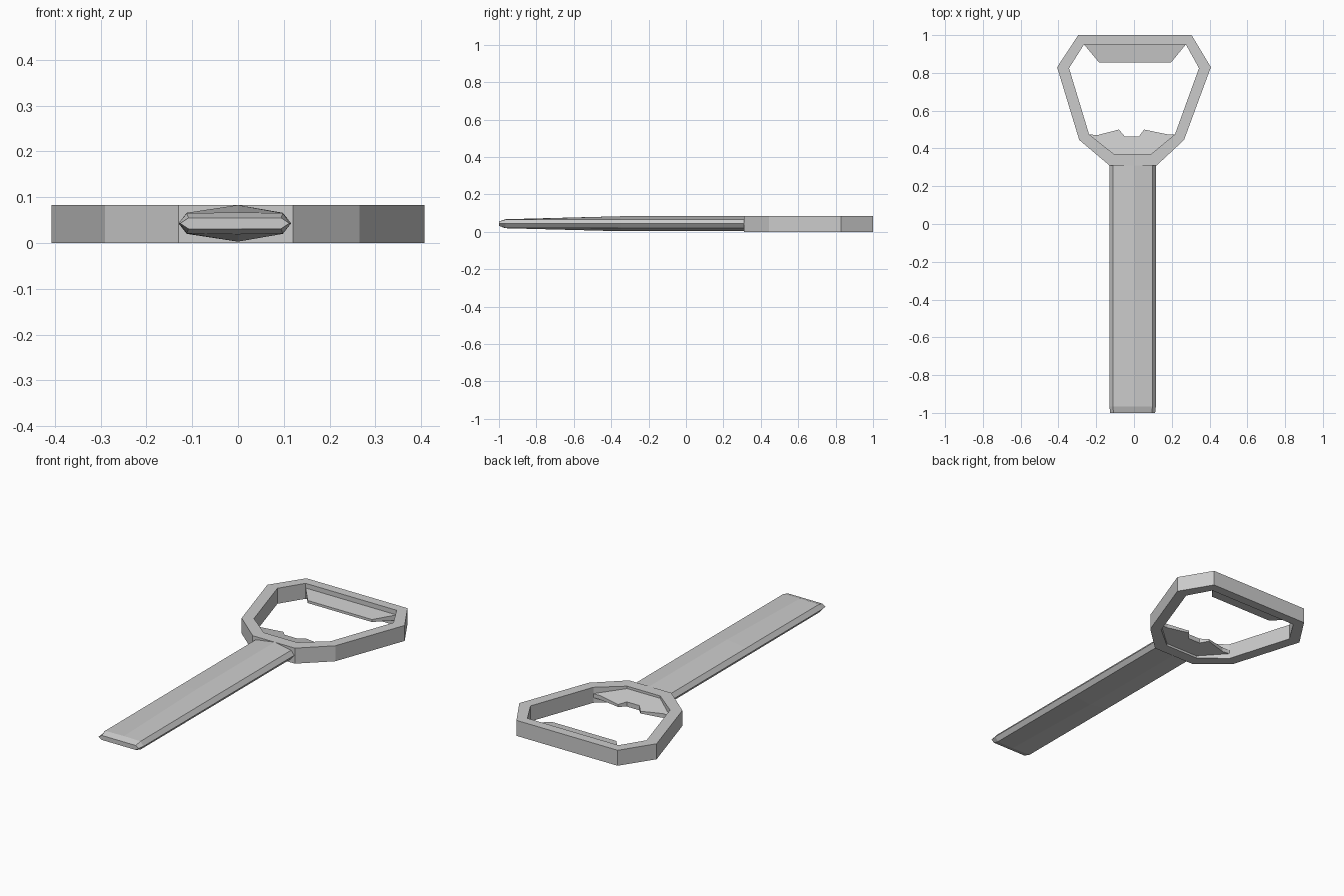
import bpy, bmesh

if "Cube" in bpy.data.objects:
    bpy.data.objects.remove(bpy.data.objects["Cube"])


def finish(bm, name):
    bmesh.ops.recalc_face_normals(bm, faces=bm.faces)
    me = bpy.data.meshes.new(name)
    bm.to_mesh(me)
    bm.free()
    ob = bpy.data.objects.new(name, me)
    bpy.context.collection.objects.link(ob)
    return ob


def loft(name, loops, closed=False):
    """Bridge equal-length loops; closed joins last to first, else caps ends."""
    bm = bmesh.new()
    rings = [[bm.verts.new(p) for p in loop] for loop in loops]
    n = len(rings[0])
    pairs = list(zip(rings, rings[1:])) + ([(rings[-1], rings[0])] if closed else [])
    for a, b in pairs:
        for i in range(n):
            j = (i + 1) % n
            bm.faces.new((a[i], a[j], b[j], b[i]))
    if not closed:
        bm.faces.new(rings[0])
        bm.faces.new(rings[-1])
    return finish(bm, name)


def wedge(name, outline, low, high):
    """Plate whose bottom and top heights vary with y."""
    return loft(name, [[(x, y, low(y)) for x, y in outline],
                       [(x, y, high(y)) for x, y in outline]])


H = 0.083

# Faceted opener ring
outer = [(-.295, 1), (.305, 1), (.407, .83), (.265, .445),
         (.12, .31), (-.13, .31), (-.29, .445), (-.407, .83)]
inner = [(-.265, .95), (.275, .95), (.344, .825), (.217, .475),
         (.09, .37), (-.106, .37), (-.238, .475), (-.344, .825)]
loft("opener_ring", [[(x, y, z) for x, y in pts] for pts, z in
                     ((outer, 0), (outer, H), (inner, H), (inner, 0))], closed=True)

# Pressing lip at the far side of the opening
lip = [(-.265, .951), (.275, .951), (.196, .855), (-.185, .855)]
wedge("pressing_lip", lip,
      lambda y: .03 + (.951 - y) * .05, lambda y: .058 - (.951 - y) * .1)

# Notched hook next to the handle
hook = [(-.106, .369), (.09, .369), (.217, .475), (.175, .475), (.053, .50),
        (.026, .463), (-.048, .463), (-.08, .50), (-.196, .47), (-.238, .475)]
wedge("notched_hook", hook,
      lambda y: .012 + (y - .37) * .15, lambda y: .07 - (y - .37) * .2)


# Crowned handle, thinning toward a bevelled end
def section(y, crown, shoulder, inset=0):
    m, w, e, cx = .043, .105 - inset, .123 - inset, -.007
    return [(cx - e, y, m), (cx - w, y, m + shoulder), (0, y, m + crown),
            (cx + w, y, m + shoulder), (cx + e, y, m),
            (cx + w, y, m - shoulder), (0, y, m - crown), (cx - w, y, m - shoulder)]


loft("handle", [section(.312, .04, .023), section(-.35, .04, .023),
                section(-.965, .024, .022), section(-1, .012, .012, .004)])
